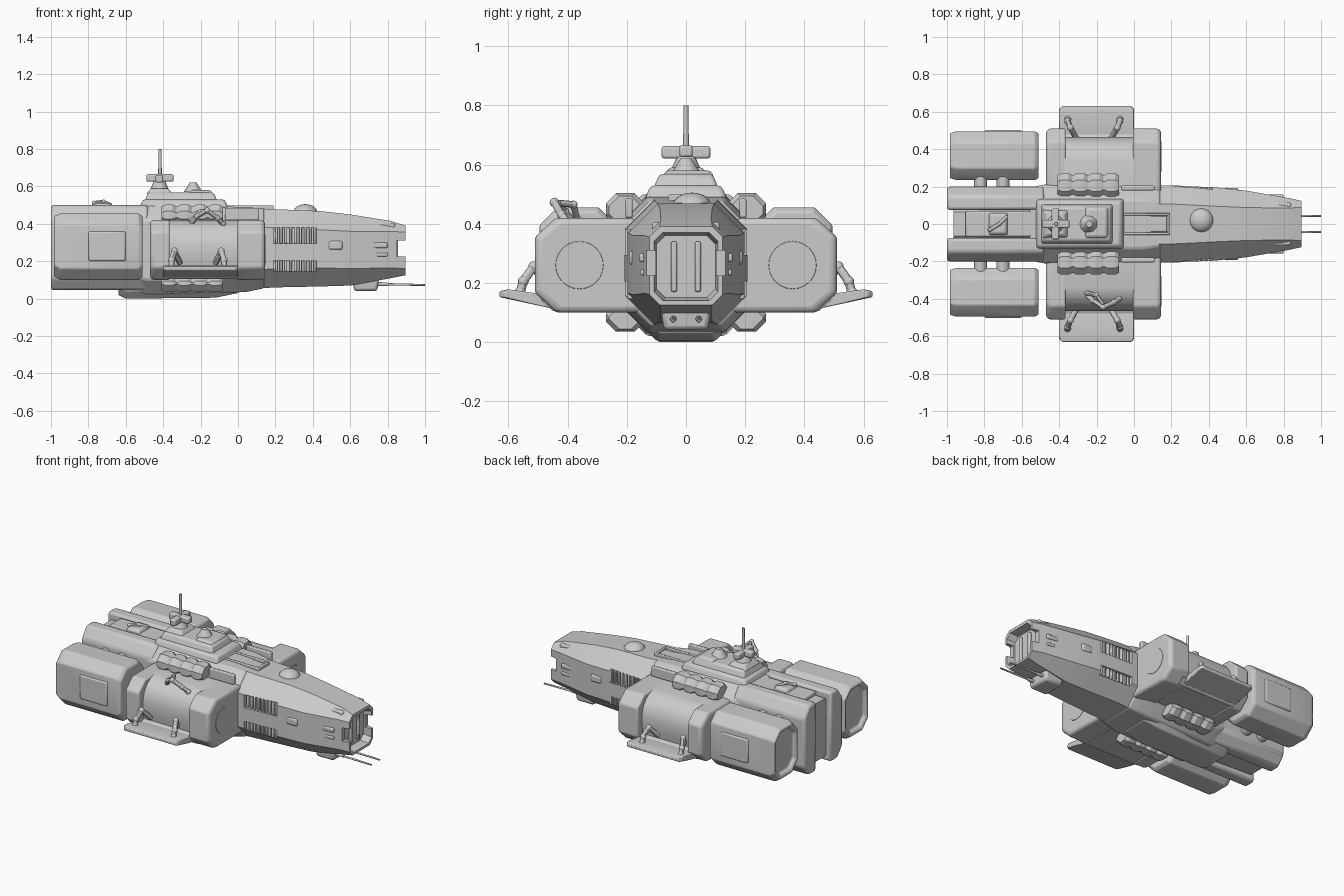
import bpy, bmesh, math
from mathutils import Vector


def make(name, bm, bevel=0.0):
    bmesh.ops.recalc_face_normals(bm, faces=bm.faces)
    me = bpy.data.meshes.new(name)
    bm.to_mesh(me)
    bm.free()
    ob = bpy.data.objects.new(name, me)
    bpy.context.collection.objects.link(ob)
    if bevel:
        m = ob.modifiers.new("soft_edges", 'BEVEL')
        m.width, m.segments, m.limit_method = bevel, 2, 'ANGLE'
        m.angle_limit = math.radians(25)
    return ob


def octo(cy, z0, z1, hw, c, d=None):
    """Chamfered rectangle in the y-z plane."""
    d = d or c
    return [(cy - hw + c, z0), (cy + hw - c, z0), (cy + hw, z0 + d), (cy + hw, z1 - d),
            (cy + hw - c, z1), (cy - hw + c, z1), (cy - hw, z1 - d), (cy - hw, z0 + d)]


def loft(name, sections, bevel=0.0):
    """Skin y-z outlines placed along x, with capped ends."""
    bm = bmesh.new()
    rings = [[bm.verts.new((x, y, z)) for y, z in pts] for x, pts in sections]
    for a, b in zip(rings, rings[1:]):
        n = len(a)
        for i in range(n):
            bm.faces.new((a[i], a[(i + 1) % n], b[(i + 1) % n], b[i]))
    bm.faces.new(rings[0])
    bm.faces.new(rings[-1])
    return make(name, bm, bevel)


def box(name, x, y, z, bevel=0.006, taper=0.0):
    """Box from ranges; taper insets the top."""
    bm = bmesh.new()
    bmesh.ops.create_cube(bm, size=1)
    for v in bm.verts:
        t = taper if v.co.z > 0 else 0
        p = [(r[0] + r[1]) / 2 + c * (abs(r[1] - r[0]) - (2 * t if i < 2 else 0))
             for i, (r, c) in enumerate(zip((x, y, z), v.co))]
        v.co = p
    return make(name, bm, bevel)


def rod(name, a, b, r, r2=None, sides=12):
    a, b = Vector(a), Vector(b)
    bm = bmesh.new()
    bmesh.ops.create_cone(bm, cap_ends=True, segments=sides, radius1=r,
                          radius2=r if r2 is None else r2, depth=(b - a).length)
    bm.transform((b - a).to_track_quat('Z', 'Y').to_matrix().to_4x4())
    bmesh.ops.translate(bm, verts=bm.verts, vec=(a + b) / 2)
    return make(name, bm)


def ball(name, c, s):
    bm = bmesh.new()
    bmesh.ops.create_uvsphere(bm, u_segments=20, v_segments=12, radius=1)
    for v in bm.verts:
        v.co = [p + q * k for p, q, k in zip(c, v.co, s)]
    return make(name, bm)


def limb(name, pts, r):
    for i, (a, b) in enumerate(zip(pts, pts[1:])):
        rod(f"{name}_link_{i}", a, b, r)
        ball(f"{name}_joint_{i}", b, (r * 1.2,) * 3)


def cut(ob, cutter):
    m = ob.modifiers.new("cut", 'BOOLEAN')
    m.operation, m.object, m.solver = 'DIFFERENCE', cutter, 'EXACT'
    bpy.context.view_layer.objects.active = ob
    bpy.ops.object.modifier_apply(modifier=m.name)
    bpy.data.objects.remove(cutter)


# Forward hull with a hollow mouth
nose = loft("forward_hull", [
    (0.05, octo(0, 0.05, 0.485, 0.205, 0.10)), (0.2, octo(0, 0.06, 0.478, 0.207, 0.10)),
    (0.44, octo(0, 0.065, 0.468, 0.195, 0.10)), (0.60, octo(0, 0.07, 0.45, 0.178, 0.09)),
    (0.82, octo(0, 0.11, 0.415, 0.14, 0.055)), (0.895, octo(0, 0.125, 0.39, 0.124, 0.035)),
    (0.895, octo(0, 0.14, 0.37, 0.108, 0.03)), (0.84, octo(0, 0.15, 0.36, 0.10, 0.03))])
cut(nose, box("mouth_notch", (0.85, 1), (-0.3, 0.3), (0.225, 0.31), 0))
for s in (1, -1):
    for z0, z1 in ((0.295, 0.38), (0.145, 0.205)):
        cut(nose, box("vent_recess", (0.19, 0.42), (s * 0.178, s * 0.3), (z0, z1), 0))
        for i in range(9):
            x = 0.197 + i * 0.026
            box("vent_slat", (x, x + 0.014), (s * 0.16, s * 0.197), (z0, z1), 0.004)
    box("side_hatch", (0.68, 0.80), (s * 0.13, s * 0.158), (0.27, 0.30), 0.008)
    box("lower_side_hatch", (0.66, 0.80), (s * 0.12, s * 0.155), (0.225, 0.245), 0.006)
    box("cheek_plate", (0.48, 0.56), (s * 0.15, s * 0.193), (0.26, 0.31), 0.012)
    box("brow_plate", (0.58, 0.84), (s * 0.07, s * 0.115), (0.36, 0.405), 0.01)
    rod("gun_barrel", (0.72, s * 0.043, 0.078), (1.0, s * 0.043, 0.073), 0.007, 0.005)
    rod("gun_sleeve", (0.70, s * 0.043, 0.078), (0.80, s * 0.043, 0.077), 0.013, 0.009)
    box("mouth_rib", (0.83, 0.855), (s * 0.03, s * 0.05), (0.17, 0.34), 0.006)
box("gun_mount", (0.62, 0.745), (-0.075, 0.075), (0.04, 0.12), 0.015, -0.01)
ball("sensor_dome", (0.36, 0.02, 0.46), (0.065, 0.065, 0.045))

# Central and rear hull
loft("central_hull", [(-0.56, octo(0, 0.04, 0.49, 0.195, 0.08)),
                      (-0.48, octo(0, 0.02, 0.5, 0.21, 0.08)),
                      (0.04, octo(0, 0.035, 0.49, 0.21, 0.08)),
                      (0.14, octo(0, 0.055, 0.48, 0.208, 0.09))], 0.01)
loft("keel", [(-0.64, octo(0, 0.02, 0.1, 0.12, 0.03)), (-0.60, octo(0, 0.0, 0.1, 0.13, 0.04)),
              (-0.12, octo(0, 0.005, 0.1, 0.14, 0.04)), (0.0, octo(0, 0.03, 0.1, 0.12, 0.03))], 0.006)
loft("rear_core", [(-0.965, octo(0, 0.08, 0.46, 0.085, 0.02)),
                   (-0.5, octo(0, 0.06, 0.475, 0.085, 0.02))])
for s in (1, -1):
    slab = [(s * y, z) for y, z in ((0.075, 0.045), (0.15, 0.045), (0.2, 0.11),
                                    (0.2, 0.43), (0.15, 0.5), (0.075, 0.5))]
    loft("rear_slab", [(-1.0, slab), (-0.48, slab)], 0.015)
box("rear_deck_plate", (-0.9, -0.52), (-0.07, 0.07), (0.46, 0.49), 0.01)
box("deck_turret_base", (-0.78, -0.67), (-0.065, 0.065), (0.48, 0.51), 0.01, 0.015)
limb("deck_turret_arm", [(-0.68, 0.04, 0.5), (-0.72, 0.0, 0.518), (-0.77, -0.03, 0.512)], 0.01)

# Command tower and mast
box("tower_base", (-0.53, -0.05), (-0.14, 0.14), (0.48, 0.53), 0.015, 0.02)
box("tower_step", (-0.50, -0.11), (-0.11, 0.11), (0.52, 0.568), 0.012, 0.02)
box("tower_cap", (-0.49, -0.35), (-0.08, 0.08), (0.56, 0.59), 0.008, 0.025)
rod("mast_neck", (-0.42, 0, 0.57), (-0.42, 0, 0.63), 0.055, 0.03)
for s in (1, -1):
    box("mast_wing", (-0.44, -0.40), (0, s * 0.082), (0.62, 0.662), 0.008)
box("mast_crossbar", (-0.49, -0.345), (-0.022, 0.022), (0.625, 0.665), 0.008)
rod("mast", (-0.417, 0, 0.65), (-0.417, 0, 0.8), 0.010, 0.008)
box("bridge_block", (-0.27, -0.13), (-0.085, 0.1), (0.54, 0.58), 0.012, 0.015)
rod("bridge_beacon", (-0.24, 0, 0.57), (-0.24, 0, 0.62), 0.05, 0.018)

# Dorsal hatch frame
box("dorsal_hatch", (-0.06, 0.18), (-0.04, 0.04), (0.46, 0.486), 0.004)
for s in (1, -1):
    box("hatch_rail", (-0.07, 0.19), (s * 0.045, s * 0.06), (0.46, 0.498), 0.005)
    box("shoulder_rail", (-0.07, 0.11), (s * 0.18, s * 0.205), (0.42, 0.485), 0.006)
for x in (-0.07, 0.175):
    box("hatch_end", (x, x + 0.016), (-0.055, 0.055), (0.46, 0.498), 0.005)

for s in (1, -1):
    # Ribbed tanks above and below
    for z0, z1, tag in ((0.39, 0.503, "upper"), (0.035, 0.13, "lower")):
        ribs = []
        for i in range(4):
            x = -0.41 + i * 0.083
            for dx, g in ((0, 0.010), (0.022, 0), (0.06, 0), (0.081, 0.010)):
                ribs.append((x + dx, octo(s * 0.205, z0 + g, z1 - g, 0.066 - g, 0.035)))
        loft(tag + "_ribbed_tank", ribs)

    # Side bay: solid end blocks around a rounded inner wall
    block = [(s * y, z) for y, z in ((0.13, 0.1), (0.44, 0.1), (0.51, 0.165),
                                     (0.51, 0.355), (0.44, 0.42), (0.13, 0.42))]
    small = [(y + (-s * 0.015 if abs(y) > 0.2 else 0), 0.26 + (z - 0.26) * 0.93) for y, z in block]
    loft("bay_front_block", [(-0.005, block), (0.13, block), (0.145, small)], 0.01)
    loft("bay_rear_block", [(-0.47, small), (-0.455, block), (-0.365, block)], 0.01)
    rod("bay_front_disc", (0.13, s * 0.36, 0.26), (0.147, s * 0.36, 0.26), 0.088, 0.08, 24)
    inner = [(s * y, z) for y, z in ((0.15, 0.105), (0.45, 0.105), (0.49, 0.14), (0.48, 0.16),
                                     (0.455, 0.17), (0.463, 0.22), (0.465, 0.29), (0.45, 0.345),
                                     (0.42, 0.385), (0.38, 0.41), (0.34, 0.42), (0.15, 0.42))]
    loft("bay_interior", [(-0.40, inner), (0.03, inner)])
    door = [(s * y, z) for y, z in ((0.46, 0.115), (0.52, 0.128), (0.63, 0.152),
                                    (0.63, 0.172), (0.60, 0.178), (0.47, 0.16))]
    clip = [(s * min(abs(y), 0.615), z) for y, z in door]
    loft("bay_door", [(-0.40, clip), (-0.385, door), (-0.015, door), (0.0, clip)], 0.004)
    for x, d in ((-0.34, 0.03), (-0.09, -0.03)):
        limb("door_actuator", [(x + d, s * 0.46, 0.19), (x, s * 0.515, 0.255),
                               (x - d / 2, s * 0.55, 0.205), (x - d / 2, s * 0.56, 0.17)], 0.015)

    # Engine pod with shallow exhaust recess
    y = s * 0.365
    loft("engine_pod", [
        (-0.96, octo(y, 0.15, 0.41, 0.095, 0.05)), (-0.98, octo(y, 0.14, 0.42, 0.105, 0.05)),
        (-0.985, octo(y, 0.12, 0.44, 0.12, 0.06)), (-0.95, octo(y, 0.10, 0.455, 0.13, 0.06)),
        (-0.53, octo(y, 0.10, 0.455, 0.13, 0.06)), (-0.51, octo(y, 0.115, 0.44, 0.12, 0.06))], 0.006)
    box("pod_side_plate", (-0.80, -0.60), (s * 0.48, s * 0.503), (0.2, 0.36), 0.01)
    for x in (-0.82, -0.70):
        for z in (0.17, 0.38):
            rod("pod_strut", (x, s * 0.16, z), (x, s * 0.28, z), 0.035)

# Cargo crane on the front-side bay
limb("cargo_crane", [(-0.25, -0.38, 0.40), (-0.22, -0.41, 0.44), (-0.165, -0.445, 0.472),
                     (-0.11, -0.42, 0.43), (-0.08, -0.40, 0.40)], 0.013)
limb("crane_claw", [(-0.165, -0.43, 0.47), (-0.20, -0.38, 0.465), (-0.25, -0.37, 0.42)], 0.011)

# Smooth shading with crisp edges
bpy.ops.object.select_all(action='SELECT')
bpy.context.view_layer.objects.active = nose
bpy.ops.object.shade_smooth_by_angle(angle=math.radians(30))
